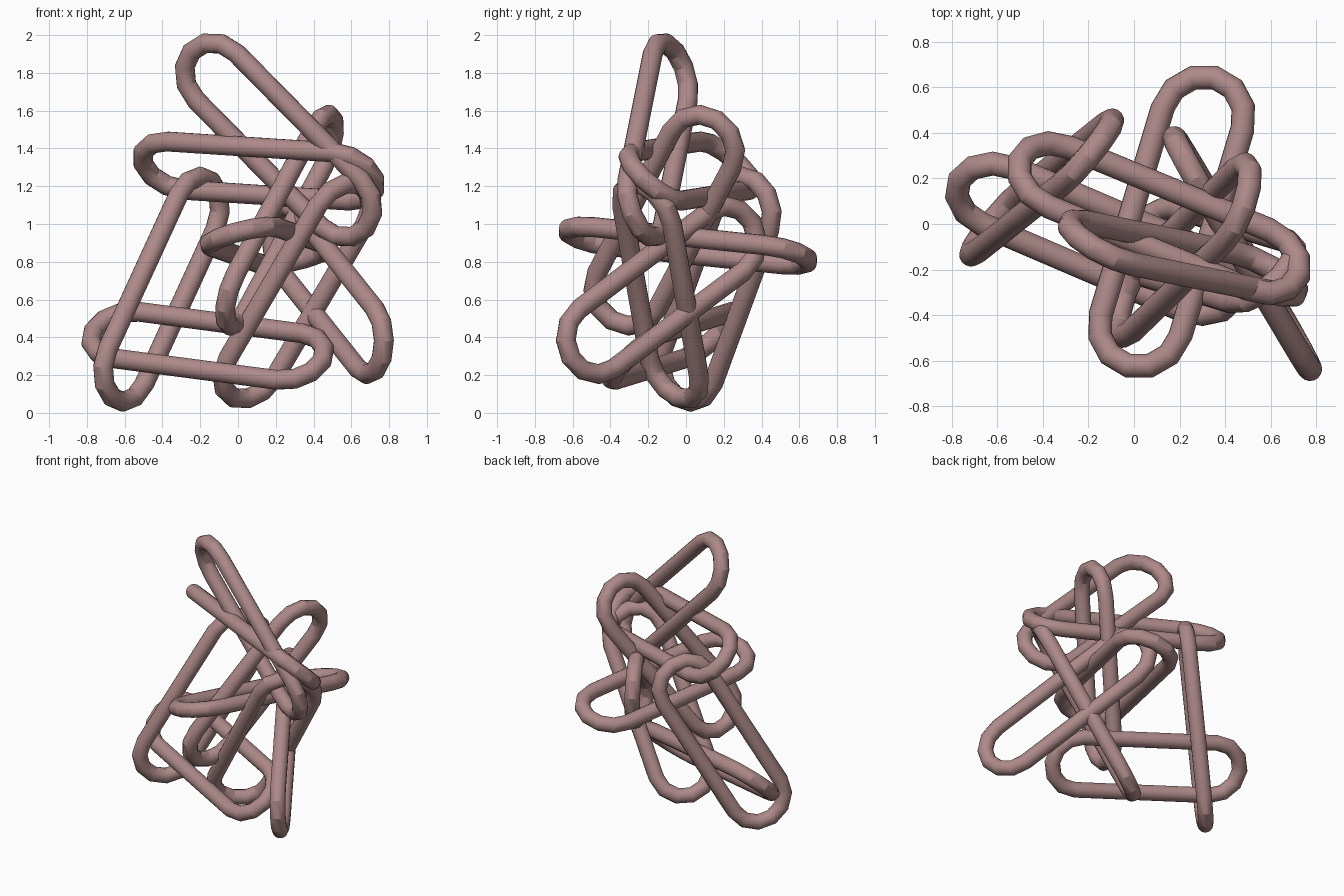
import bpy, bmesh, math
from mathutils import Vector

if "Cube" in bpy.data.objects:
    bpy.data.objects.remove(bpy.data.objects["Cube"])

HALF, BEND, TUBE = 0.475, 0.188, 0.053   # half straight length, bend radius, wire radius
ARC_STEPS, SIDES = 6, 16

mat = bpy.data.materials.new("dull_red_metal")
mat.diffuse_color = (0.42, 0.25, 0.25, 1)
mat.use_nodes = True
mat.node_tree.nodes["Principled BSDF"].inputs["Base Color"].default_value = mat.diffuse_color


def make_link(name, centre, along, across):
    """Stadium-shaped chain link: long axis 'along', short axis 'across'."""
    c, u = Vector(centre), Vector(along).normalized()
    v = Vector(across)
    v = (v - u * v.dot(u)).normalized()
    n = u.cross(v)
    bm = bmesh.new()
    rings = []
    for end in (1, -1):
        for i in range(ARC_STEPS + 1):
            a = -math.pi / 2 + math.pi * i / ARC_STEPS
            out = (u * math.cos(a) + v * math.sin(a)) * end
            p = c + u * HALF * end + out * BEND
            ring = []
            for k in range(SIDES):
                t = 2 * math.pi * (k + 0.5) / SIDES
                ring.append(bm.verts.new(p + (out * math.cos(t) + n * math.sin(t)) * TUBE))
            rings.append(ring)
    for i, r in enumerate(rings):
        s = rings[(i + 1) % len(rings)]
        for k in range(SIDES):
            j = (k + 1) % SIDES
            bm.faces.new((r[k], s[k], s[j], r[j]))
    bmesh.ops.recalc_face_normals(bm, faces=bm.faces)
    me = bpy.data.meshes.new(name)
    bm.to_mesh(me)
    bm.free()
    me.materials.append(mat)
    ob = bpy.data.objects.new(name, me)
    bpy.context.collection.objects.link(ob)
    # Round wire section, creases kept where the bend is faceted
    bpy.context.view_layer.objects.active = ob
    ob.select_set(True)
    bpy.ops.object.shade_smooth_by_angle(angle=math.radians(25))
    ob.select_set(False)


# Heap of identical links: name, centre, long axis, short axis
links = [
    ("top_link",          (0.215, -0.15, 1.445),  (0.69, -0.14, -0.70), (0.62, -0.50, 0.60)),
    ("upper_cross_link",  (0.11, 0.025, 1.28),    (0.92, -0.38, -0.06), (0.25, 0.71, -0.70)),
    ("left_upright_link", (-0.405, 0.16, 0.655),  (0.395, 0.315, 0.86), (0.49, 0.67, -0.47)),
    ("mid_upright_link",  (0.31, -0.135, 0.645),  (0.50, -0.15, 0.85),  (0.66, 0.70, -0.26)),
    ("tall_leaning_link", (0.22, -0.115, 1.02),   (0.43, 0.42, 0.80),   (0.15, 0.84, -0.50)),
    ("level_link",        (0.165, 0.01, 0.885),   (0.285, 0.95, -0.10), (0.93, -0.25, 0.27)),
    ("right_sloped_link", (0.475, -0.13, 0.65),   (-0.43, 0.72, 0.54),  (0.24, -0.49, 0.84)),
    ("bottom_cross_link", (-0.16, -0.065, 0.355), (0.91, -0.39, -0.12), (0.30, 0.71, 0.68)),
]
for spec in links:
    make_link(*spec)
